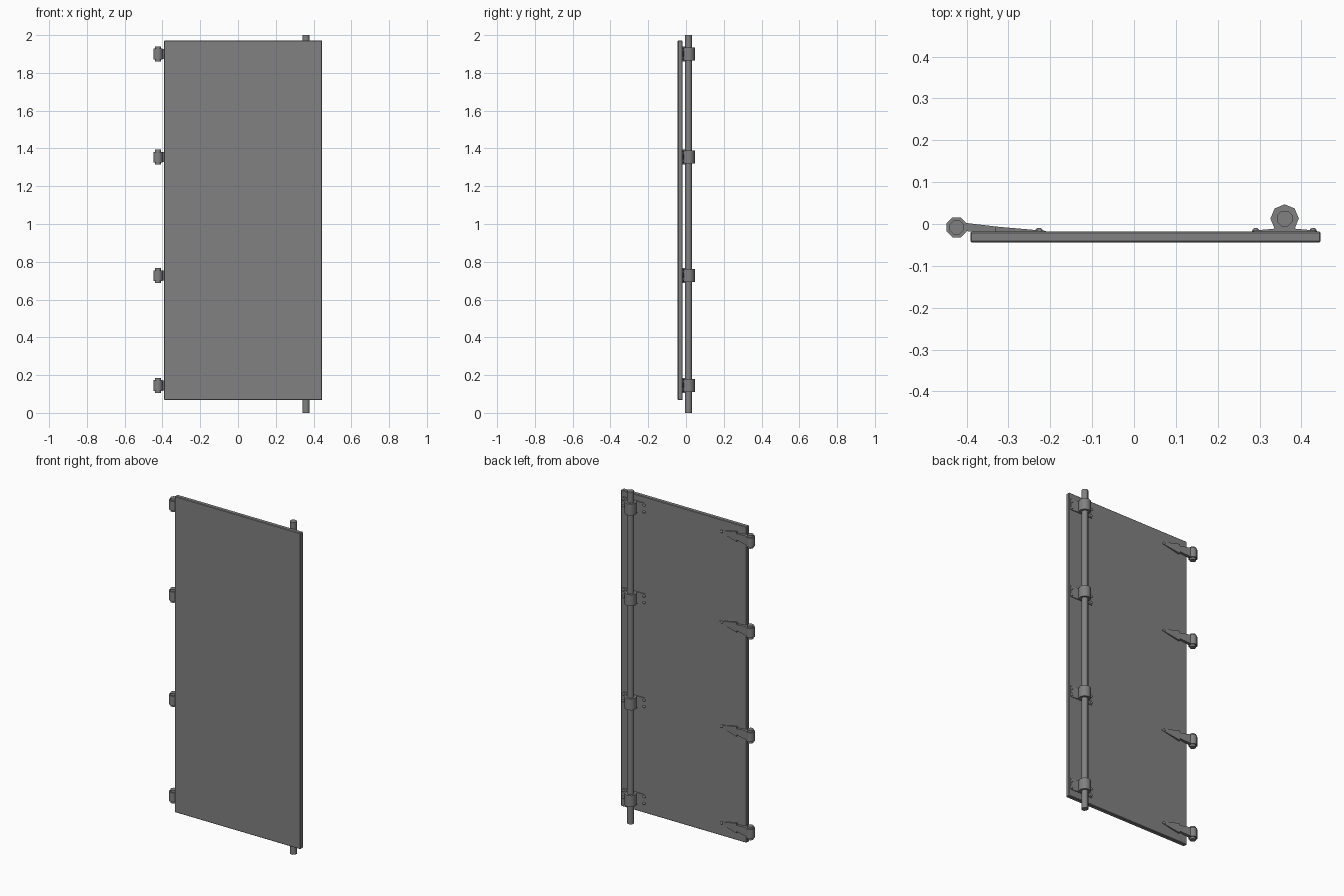
import bpy, bmesh
from math import radians, cos, sin
from mathutils import Matrix

if "Cube" in bpy.data.objects:
    bpy.data.objects.remove(bpy.data.objects["Cube"])

HEIGHTS = (0.145, 0.727, 1.354, 1.9)   # shared by clamps and hinges
PANEL_BACK = -0.018

metal = bpy.data.materials.new("dark_metal")
metal.diffuse_color = (0.22, 0.22, 0.22, 1)
metal.use_nodes = True
metal.node_tree.nodes["Principled BSDF"].inputs["Base Color"].default_value = metal.diffuse_color


def finish(name, bm, smooth=False):
    bmesh.ops.recalc_face_normals(bm, faces=bm.faces)
    mesh = bpy.data.meshes.new(name)
    bm.to_mesh(mesh)
    bm.free()
    mesh.materials.append(metal)
    ob = bpy.data.objects.new(name, mesh)
    bpy.context.collection.objects.link(ob)
    if smooth:
        bpy.ops.object.select_all(action='DESELECT')
        ob.select_set(True)
        bpy.context.view_layer.objects.active = ob
        bpy.ops.object.shade_smooth_by_angle(angle=radians(50))
    return ob


def prism(name, points, z0, z1, smooth=True):
    """Extrude an xy outline upward."""
    bm = bmesh.new()
    face = bm.faces.new([bm.verts.new((x, y, z0)) for x, y in points])
    new = bmesh.ops.extrude_face_region(bm, geom=[face])["geom"]
    bmesh.ops.translate(bm, vec=(0, 0, z1 - z0),
                        verts=[v for v in new if isinstance(v, bmesh.types.BMVert)])
    bmesh.ops.recalc_face_normals(bm, faces=bm.faces)
    if not any(f.normal.z < -0.9 for f in bm.faces):   # keep the lower cap
        bm.faces.new([v for v in bm.verts if abs(v.co.z - z0) < 1e-6])
    return finish(name, bm, smooth)


def arc(cx, cy, r, start, end, n):
    angles = [radians(start + (end - start) * i / n) for i in range(n + 1)]
    return [(cx + r * cos(a), cy + r * sin(a)) for a in angles]


def octagon(cx, cy, r, start):
    return arc(cx, cy, r, start, start + 360, 8)[:-1]


def loft(name, stations, z):
    """Skin rectangles given as (x, half height, front y, back y)."""
    bm = bmesh.new()
    rings = [[bm.verts.new(p) for p in ((x, y0, z - h), (x, y1, z - h),
                                        (x, y1, z + h), (x, y0, z + h))]
             for x, h, y0, y1 in stations]
    for a, b in zip(rings, rings[1:]):
        for i in range(4):
            j = (i + 1) % 4
            bm.faces.new((a[i], a[j], b[j], b[i]))
    bm.faces.new(rings[0])
    bm.faces.new(rings[-1])
    return finish(name, bm)


def bolt(name, x, z, r=0.009):
    """Low domed bolt head on the back of the panel."""
    bm = bmesh.new()
    bmesh.ops.create_uvsphere(bm, u_segments=8, v_segments=6, radius=r,
                              matrix=Matrix.Translation((x, PANEL_BACK, z))
                              @ Matrix.Rotation(radians(90), 4, 'X'))
    cut = bm.verts[:] + bm.edges[:] + bm.faces[:]
    bmesh.ops.bisect_plane(bm, geom=cut, plane_co=(0, PANEL_BACK - 0.001, 0),
                           plane_no=(0, -1, 0), clear_outer=True)
    return finish(name, bm, True)


# Door panel
panel = prism("door_panel", [(-0.391, -0.044), (0.446, -0.044), (0.446, PANEL_BACK),
                             (-0.391, PANEL_BACK)], 0.068, 1.971, False)
bevel = panel.modifiers.new("edge", 'BEVEL')
bevel.width = 0.003
bevel.segments = 1

# Long locking rod
RX, RY = 0.36, 0.013
prism("locking_rod", octagon(RX, RY, 0.02, 22.5), 0, 2)

HX, HY = -0.424, -0.008
for n, z in enumerate(HEIGHTS, 1):
    # Rod clamp with flanges and four bolts
    outline = ([(RX + 0.075, PANEL_BACK), (RX + 0.075, -0.0155), (RX + 0.032, -0.012)]
               + arc(RX, RY, 0.034, -45, 225, 6)
               + [(RX - 0.032, -0.012), (RX - 0.075, -0.0155), (RX - 0.075, PANEL_BACK)])
    prism(f"rod_clamp_{n}", outline, z - 0.034, z + 0.034)
    for i, dx in enumerate((-0.069, 0.068)):
        for j, dz in enumerate((-0.02, 0.02)):
            bolt(f"clamp_bolt_{n}_{i}{j}", RX + dx, z + dz)

    # Hinge knuckle and its pin
    prism(f"hinge_knuckle_{n}", octagon(HX, HY, 0.026, 22.5), z - 0.028, z + 0.028)
    prism(f"hinge_pin_{n}", octagon(HX, HY, 0.018, 22.5), z - 0.04, z + 0.04)

    # Hinge strap with spear-shaped tip
    loft(f"hinge_strap_{n}", [(-0.42, 0.028, -0.015, 0.005), (-0.39, 0.026, -0.018, 0.001),
                              (-0.33, 0.018, -0.018, -0.006)], z)
    loft(f"hinge_spear_{n}", [(-0.332, 0.03, -0.018, -0.006),
                              (-0.21, 0.004, -0.018, -0.0165)], z)
    bolt(f"hinge_bolt_{n}", -0.227, z)
